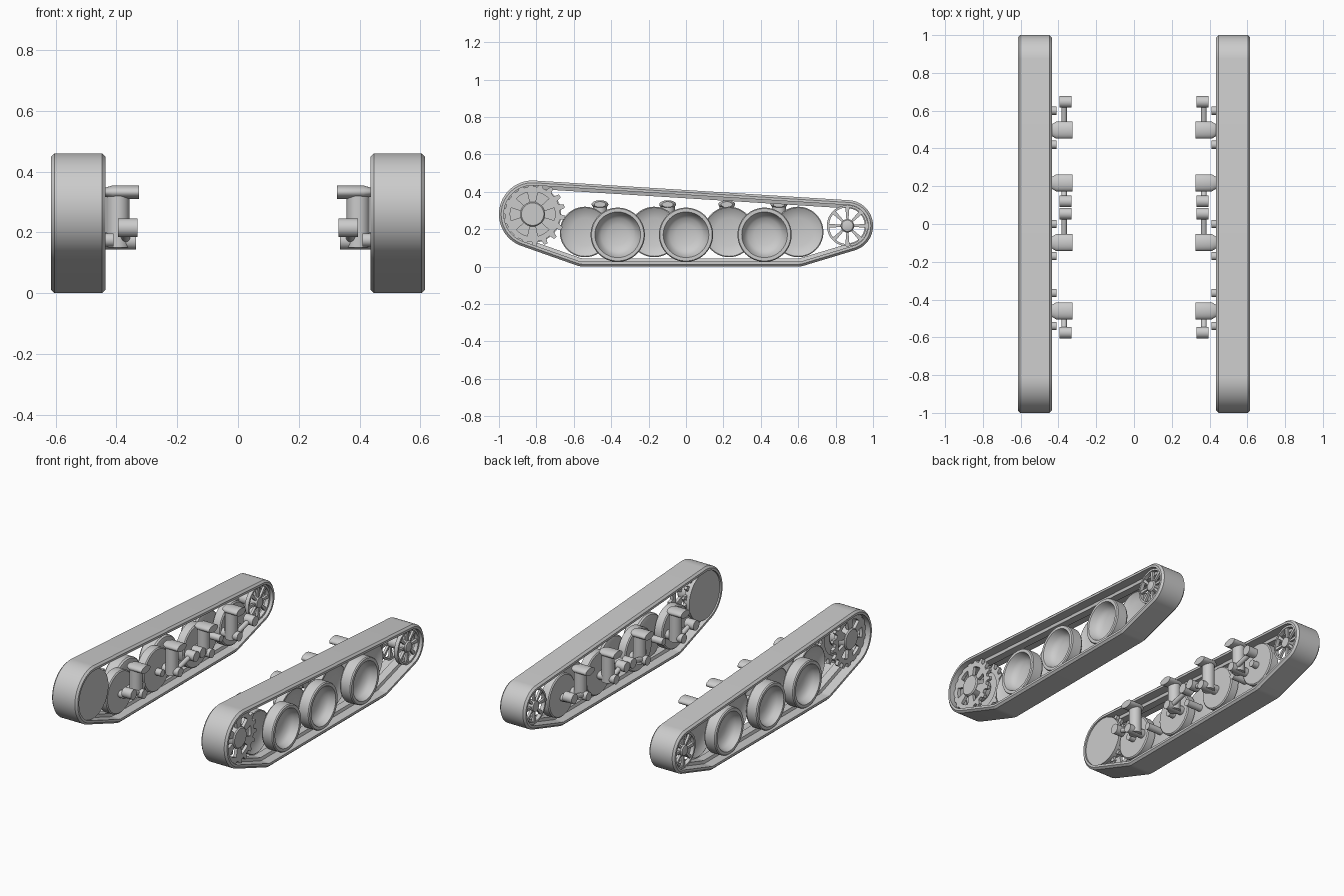
import bpy, bmesh
from math import sin, cos, pi, tau, radians
from mathutils import Vector

cube = bpy.data.objects.get("Cube")
if cube:
    bpy.data.objects.remove(cube, do_unlink=True)

grey = bpy.data.materials.new("plain grey")
grey.use_nodes = True
colour = (0.6, 0.6, 0.6, 1)
grey.diffuse_color = colour
grey.node_tree.nodes["Principled BSDF"].inputs["Base Color"].default_value = colour

parts = []


def finish(name, bm):
    """Turn a bmesh for the +x side into an object mirrored to the other side."""
    bmesh.ops.recalc_face_normals(bm, faces=bm.faces)
    mesh = bpy.data.meshes.new(name)
    bm.to_mesh(mesh)
    bm.free()
    mesh.materials.append(grey)
    obj = bpy.data.objects.new(name, mesh)
    bpy.context.scene.collection.objects.link(obj)
    mirror = obj.modifiers.new("other_side", "MIRROR")
    mirror.use_mirror_merge = False
    parts.append(obj)


def loft(bm, rings, closed=False):
    """Skin rings of points; cap the ends unless the rings form a closed loop."""
    rows = [[bm.verts.new(p) for p in ring] for ring in rings]
    pairs = list(zip(rows, rows[1:]))
    if closed:
        pairs.append((rows[-1], rows[0]))
    else:
        bm.faces.new(rows[0])
        bm.faces.new(rows[-1])
    for a, b in pairs:
        for i in range(len(a)):
            j = (i + 1) % len(a)
            bm.faces.new((a[i], a[j], b[j], b[i]))


def circle(x, r, y, z, steps=48, squash=1):
    return [(x, y + r * cos(tau * i / steps), z + r * squash * sin(tau * i / steps))
            for i in range(steps)]


def turned(bm, profile, y, z, steps=48, squash=1, closed=False):
    """Lathe (x, radius) pairs around an axis parallel to x."""
    loft(bm, [circle(x, r, y, z, steps, squash) for x, r in profile], closed)


def rod(bm, start, end, r, steps=20):
    """Round bar between two points."""
    a, b = Vector(start), Vector(end)
    d = (b - a).normalized()
    u = d.orthogonal().normalized()
    v = d.cross(u)
    loft(bm, [[p + r * (u * cos(tau * i / steps) + v * sin(tau * i / steps))
               for i in range(steps)] for p in (a, b)])


def spokes(bm, count, y, z, x0, x1, r0, r1, w0, w1, turn=0):
    """Tapered flat spokes between two radii."""
    for k in range(count):
        t = tau * k / count + turn
        shape = [(r0, -w0), (r1, -w1), (r1, w1), (r0, w0)]
        loft(bm, [[(x, y + r * cos(t) - w * sin(t), z + r * sin(t) + w * cos(t))
                   for r, w in shape] for x in (x0, x1)])


# Track belt: the loop is stretched around four circles (y, z, radius)
X_IN, X_OUT = 0.435, 0.615
SPROCKET = (-0.82, 0.28)
IDLER = (0.863, 0.218)
supports = [(*SPROCKET, 0.18), (*IDLER, 0.137), (-0.55, 0.1, 0.1), (0.6, 0.1, 0.1)]


def belt_loop(inset, x, steps=120):
    loop = []
    for i in range(steps):
        c, s = cos(tau * i / steps), sin(tau * i / steps)
        y, z, r = max(supports, key=lambda k: k[0] * c + k[1] * s + k[2])
        loop.append((x, y + (r - inset) * c, z + (r - inset) * s))
    return loop


section = [(0.012, X_IN), (0, X_IN + 0.012), (0, X_OUT - 0.012), (0.012, X_OUT),
           (0.026, X_OUT), (0.026, 0.555), (0.044, 0.55), (0.044, 0.5),
           (0.026, 0.495), (0.026, X_IN)]
bm = bmesh.new()
loft(bm, [belt_loop(d, x) for d, x in section], closed=True)
finish("track_belt", bm)

# Outer road wheels: deep dishes with a raised rim
for n, y in enumerate((-0.365, 0, 0.42)):
    bm = bmesh.new()
    turned(bm, [(0.515, 0.12), (0.52, 0.138), (0.53, 0.145), (0.595, 0.145), (0.602, 0.14),
                (0.602, 0.122), (0.592, 0.117), (0.565, 0.108), (0.545, 0.088),
                (0.534, 0.055), (0.53, 0.015)], y, 0.17, 64)
    rod(bm, (0.41, y, 0.17), (0.52, y, 0.17), 0.022)
    finish(f"outer_wheel_{n + 1}", bm)

# Inner road wheels: shallow dishes with flat backs
for n, y in enumerate((-0.54, -0.17, 0.23, 0.6)):
    bm = bmesh.new()
    turned(bm, [(0.45, 0.128), (0.456, 0.135), (0.505, 0.135), (0.508, 0.13),
                (0.495, 0.11), (0.486, 0.075), (0.482, 0.015)], y, 0.185, 64)
    rod(bm, (0.41, y, 0.175), (0.46, y, 0.175), 0.022)
    finish(f"inner_wheel_{n + 1}", bm)


# Drive sprocket: two toothed rings, windowed face, hub and back disc
def toothed(x, r, teeth=18):
    loop = []
    for k in range(teeth):
        for f, tip in ((0, 0), (0.4, 0), (0.55, 0.027), (0.85, 0.027)):
            t = tau * (k + f) / teeth
            loop.append((x, SPROCKET[0] + (r + tip) * cos(t), SPROCKET[1] + (r + tip) * sin(t)))
    return loop


bm = bmesh.new()
for x0, x1 in ((0.465, 0.485), (0.562, 0.582)):
    inner = [(x, SPROCKET[0] + 0.12 * cos(tau * i / 72), SPROCKET[1] + 0.12 * sin(tau * i / 72))
             for x in (x1, x0) for i in range(72)]
    loft(bm, [toothed(x0, 0.148), toothed(x1, 0.148), inner[:72], inner[72:]], closed=True)
spokes(bm, 6, *SPROCKET, 0.562, 0.582, 0.05, 0.124, 0.014, 0.03, pi / 6)
finish("sprocket_gears", bm)

bm = bmesh.new()
turned(bm, [(0.48, 0.066), (0.585, 0.066), (0.592, 0.06)], *SPROCKET)
finish("sprocket_hub", bm)

bm = bmesh.new()
turned(bm, [(0.444, 0.153), (0.466, 0.153)], *SPROCKET, 64)
finish("sprocket_back_disc", bm)

# Idler: two thin rims with star spokes on a common hub
bm = bmesh.new()
for x0, x1 in ((0.455, 0.48), (0.57, 0.595)):
    turned(bm, [(x0, 0.11), (x1, 0.11), (x1, 0.098), (x0, 0.098)], *IDLER, closed=True)
    spokes(bm, 8, *IDLER, x0 + 0.004, x1 - 0.006, 0.025, 0.101, 0.005, 0.011)
turned(bm, [(0.45, 0.032), (0.59, 0.036), (0.598, 0.03), (0.602, 0.015)], *IDLER)
finish("idler_wheel", bm)

# Suspension: oval cap, upright, pivot and swing arm with a round end
for n, (y, y_end) in enumerate(((-0.46, -0.575), (-0.098, 0.055), (0.218, 0.12), (0.497, 0.647))):
    bm = bmesh.new()
    turned(bm, [(0.325, 0.045), (0.412, 0.045), (0.437, 0.03)], y, 0.332, 24, 0.5)
    finish(f"suspension_cap_{n + 1}", bm)
    bm = bmesh.new()
    rod(bm, (0.395, y, 0.15), (0.395, y, 0.33), 0.038, 24)
    rod(bm, (0.335, y, 0.172), (0.46, y, 0.172), 0.028)
    finish(f"suspension_upright_{n + 1}", bm)
    bm = bmesh.new()
    rod(bm, (0.37, y, 0.175), (0.37, y_end, 0.213), 0.015)
    rod(bm, (0.33, y_end, 0.215), (0.395, y_end, 0.215), 0.031)
    finish(f"swing_arm_{n + 1}", bm)

# Smooth round surfaces, crisp edges
bpy.ops.object.select_all(action="DESELECT")
for obj in parts:
    obj.select_set(True)
bpy.context.view_layer.objects.active = parts[0]
bpy.ops.object.shade_smooth_by_angle(angle=radians(32))
